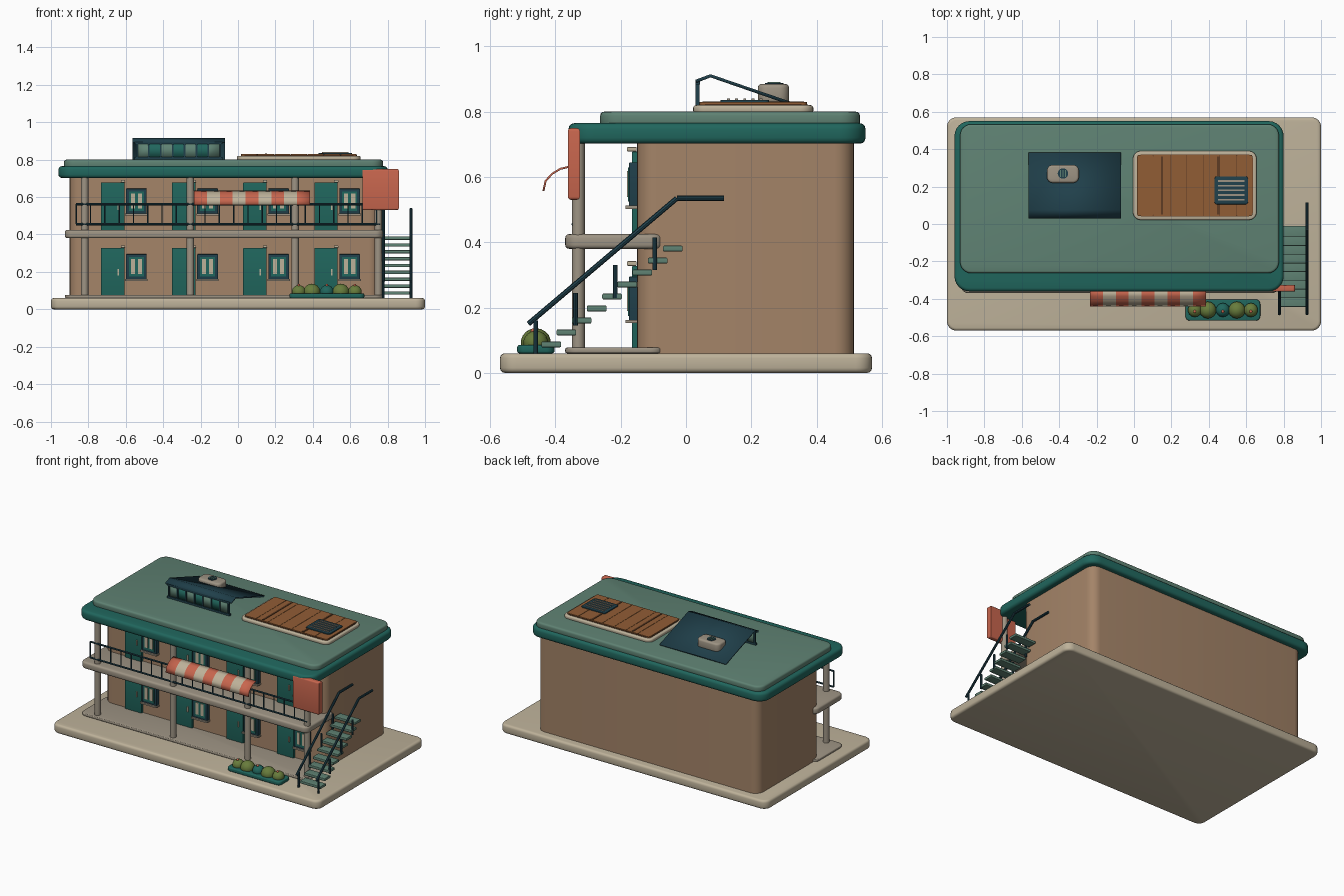
import bpy, bmesh, math
from mathutils import Vector

if "Cube" in bpy.data.objects:
    bpy.data.objects.remove(bpy.data.objects["Cube"], do_unlink=True)
parts = []


def material(name, r, g, b):
    m = bpy.data.materials.new(name)
    m.use_nodes = True
    lin = [(c / 255 / 12.92) if c < 11 else ((c / 255 + 0.055) / 1.055) ** 2.4 for c in (r, g, b)] + [1]
    m.diffuse_color = lin
    m.node_tree.nodes["Principled BSDF"].inputs["Base Color"].default_value = lin
    return m


cream = material("cream", 190, 178, 154)
stone = material("stone", 158, 148, 132)
tan = material("tan wall", 164, 132, 104)
teal = material("teal", 32, 102, 93)
sage = material("sage", 95, 130, 115)
navy = material("dark blue", 32, 64, 75)
coral = material("coral", 200, 102, 78)
wood = material("wood", 145, 93, 53)
dark_wood = material("dark wood", 95, 60, 36)
leaf = material("leaf green", 104, 124, 60)


def add(name, bm, *mats):
    bmesh.ops.recalc_face_normals(bm, faces=bm.faces)
    me = bpy.data.meshes.new(name)
    bm.to_mesh(me)
    bm.free()
    ob = bpy.data.objects.new(name, me)
    for m in mats:
        me.materials.append(m)
    bpy.context.collection.objects.link(ob)
    parts.append(ob)
    return ob


def box(name, mat, x, y, z, corner=0, edge=0):
    """Box from (low, high) ranges, with rounded upright corners and soft rims."""
    bm = bmesh.new()
    bmesh.ops.create_cube(bm, size=1)
    for v in bm.verts:
        v.co = [r[0] + (r[1] - r[0]) * (c + 0.5) for r, c in zip((x, y, z), v.co)]

    def upright(e):
        return abs(e.verts[0].co.z - e.verts[1].co.z) > 1e-5
    if corner:
        bmesh.ops.bevel(bm, geom=[e for e in bm.edges if upright(e)], offset=corner,
                        segments=6, profile=0.5, affect='EDGES')
    if edge:
        bmesh.ops.bevel(bm, geom=[e for e in bm.edges if not upright(e)], offset=edge,
                        segments=3, profile=0.5, affect='EDGES')
    return add(name, bm, mat)


def block(name, mat, center, size, corner=0, edge=0):
    return box(name, mat, *[(c - s / 2, c + s / 2) for c, s in zip(center, size)], corner, edge)


def rod(name, mat, a, b, r, sides=12):
    a, b = Vector(a), Vector(b)
    bm = bmesh.new()
    bmesh.ops.create_cone(bm, cap_ends=True, segments=sides, radius1=r, radius2=r, depth=(b - a).length)
    ob = add(name, bm, mat)
    ob.location = (a + b) / 2
    ob.rotation_euler = (b - a).to_track_quat('Z', 'Y').to_euler()
    return ob


def ball(name, mat, center, r, squash=1):
    bm = bmesh.new()
    bmesh.ops.create_uvsphere(bm, u_segments=14, v_segments=9, radius=r)
    ob = add(name, bm, mat)
    ob.location, ob.scale = center, (1, 1, squash)


def sheet(name, mats, profile, x0, x1, columns, thick):
    """Thin sheet following a (y, z) profile, with materials alternating by column."""
    bm = bmesh.new()
    rows = [[bm.verts.new((x0 + (x1 - x0) * i / columns, y, z)) for y, z in profile]
            for i in range(columns + 1)]
    for i in range(columns):
        for j in range(len(profile) - 1):
            f = bm.faces.new((rows[i][j], rows[i + 1][j], rows[i + 1][j + 1], rows[i][j + 1]))
            f.material_index = i % len(mats)
    ob = add(name, bm, *mats)
    mod = ob.modifiers.new("thickness", 'SOLIDIFY')
    mod.thickness, mod.offset = thick, 0


# Ground, building body and roof
box("ground_slab", cream, (-1, 1), (-.57, .57), (0, .06), .05, .015)
box("building_body", tan, (-.9, .76), (-.15, .515), (.06, .72), .06)
box("roof_rim", teal, (-.96, .8), (-.36, .55), (.702, .765), .08, .018)
box("roof_top", sage, (-.93, .775), (-.263, .533), (.755, .8), .06, .012)

# Walkways, posts and balcony railing
box("ground_walkway", stone, (-.925, .775), (-.37, -.07), (.06, .077), .04, .005)
box("upper_walkway", stone, (-.925, .775), (-.37, -.07), (.38, .425), .04, .012)
for x in (-.82, -.255, .305, .75):
    rod("post", stone, (x, -.33, .06), (x, -.33, .72), .02)
for z in (.455, .562):
    rod("balcony_rail", navy, (-.865, -.345, z), (.76, -.345, z), .006, 8)
for i in range(22):
    x = -.865 + i * .0765
    rod("baluster", navy, (x, -.345, .455), (x, -.345, .562), .004, 6)

# Doors, lamps and windows on both floors
for floor in (.07, .42):
    for i in range(4):
        x = -.67 + .38 * i
        box("door", teal, (x - .062, x + .062), (-.165, -.14), (floor, floor + .258), 0, .003)
        box("door_handle", cream, (x + .026, x + .034), (-.172, -.16), (floor + .11, floor + .145))
        block("wall_lamp", cream, (x + .055, -.166, floor + .265), (.022, .03, .014), 0, .003)
        w, z = x + .127, floor + .155
        block("window_frame", navy, (w, -.16, z), (.11, .03, .14), 0, .004)
        block("window_glass", teal, (w, -.175, z + .002), (.08, .006, .105))
        for side in (-1, 1):
            block("curtain", cream, (w + side * .019, -.177, z + .004), (.022, .008, .08))
        block("window_sill", stone, (w, -.168, z - .068), (.12, .035, .01))

# Striped awning and hanging sign panel
sheet("awning", (coral, cream),
      [(-.355, .632), (-.385, .625), (-.41, .61), (-.43, .588), (-.437, .557)], -.235, .385, 9, .006)
box("sign_panel", coral, (.665, .86), (-.362, -.325), (.53, .75), 0, .01)

# Outside stairs with two handrails
for i in range(9):
    block("stair_tread", sage, (.85, -.413 + .0466 * i, .087 + .0367 * i), (.155, .06, .018), 0, .004)
for x in (.777, .925):
    path = [(x, -.483, .15), (x, -.028, .535), (x, .116, .535)]
    for a, b in zip(path, path[1:]):
        rod("handrail", navy, a, b, .008, 8)
    for i in range(4):
        y, z = -.46 + .1215 * i, .06 + .085 * i
        rod("handrail_post", navy, (x, y, z), (x, y, z + .1), .007, 8)

# Planter with rounded bushes and small flowers
box("planter", teal, (.275, .675), (-.517, -.403), (.06, .085), .025, .006)
for x, r, mat in ((.325, .038, leaf), (.395, .046, leaf), (.475, .038, teal), (.55, .046, leaf), (.625, .038, leaf)):
    ball("bush", mat, (x, -.46, .093), r, .95)
for x, z in ((.325, .128), (.475, .128), (.625, .128)):
    ball("flower", coral, (x, -.468, z), .008)

# Sloped rooftop skylight with a paned front
sheet("skylight_cover", (navy,), [(.03, .893), (.075, .91), (.38, .805)], -.565, -.07, 1, .01)
for z in (.806, .89):
    block("skylight_rail", navy, (-.318, .036, z), (.47, .014, .014))
sheet("skylight_panes", (sage, teal), [(.038, .806), (.038, .89)], -.54, -.095, 7, .006)
for i in range(8):
    block("skylight_mullion", navy, (-.54 + .0636 * i, .035, .848), (.009, .013, .09))

# Fan unit on the skylight
box("fan_unit", stone, (-.465, -.295), (.22, .316), (.825, .885), .03, .012)
rod("fan_disc", navy, (-.38, .27, .88), (-.38, .27, .888), .028, 20)
for i in range(-1, 2):
    block("fan_slat", sage, (-.38 + i * .014, .27, .889), (.005, .04, .004))

# Wooden roof deck with frame, planks, straps and vent
box("deck_frame", cream, (-.005, .655), (.022, .39), (.795, .82), .04, .008)
box("deck_bed", dark_wood, (.015, .637), (.04, .372), (.81, .824), .03)
for i in range(7):
    x = .017 + .0885 * i
    box("deck_plank", wood, (x, x + .0865), (.042, .37), (.815, .829), .012 if i in (0, 6) else 0)
for x in (.15, .45):
    block("deck_strap", dark_wood, (x, .206, .828), (.012, .31, .008))
box("vent_frame", navy, (.43, .61), (.105, .255), (.82, .836), .015, .003)
for i in range(5):
    block("vent_slat", stone, (.52, .13 + .025 * i, .837), (.14, .009, .006))

# Smooth rounded surfaces, keeping sharp edges
bpy.ops.object.select_all(action='DESELECT')
for ob in parts:
    ob.select_set(True)
bpy.context.view_layer.objects.active = parts[0]
bpy.ops.object.shade_smooth_by_angle(angle=math.radians(35))
